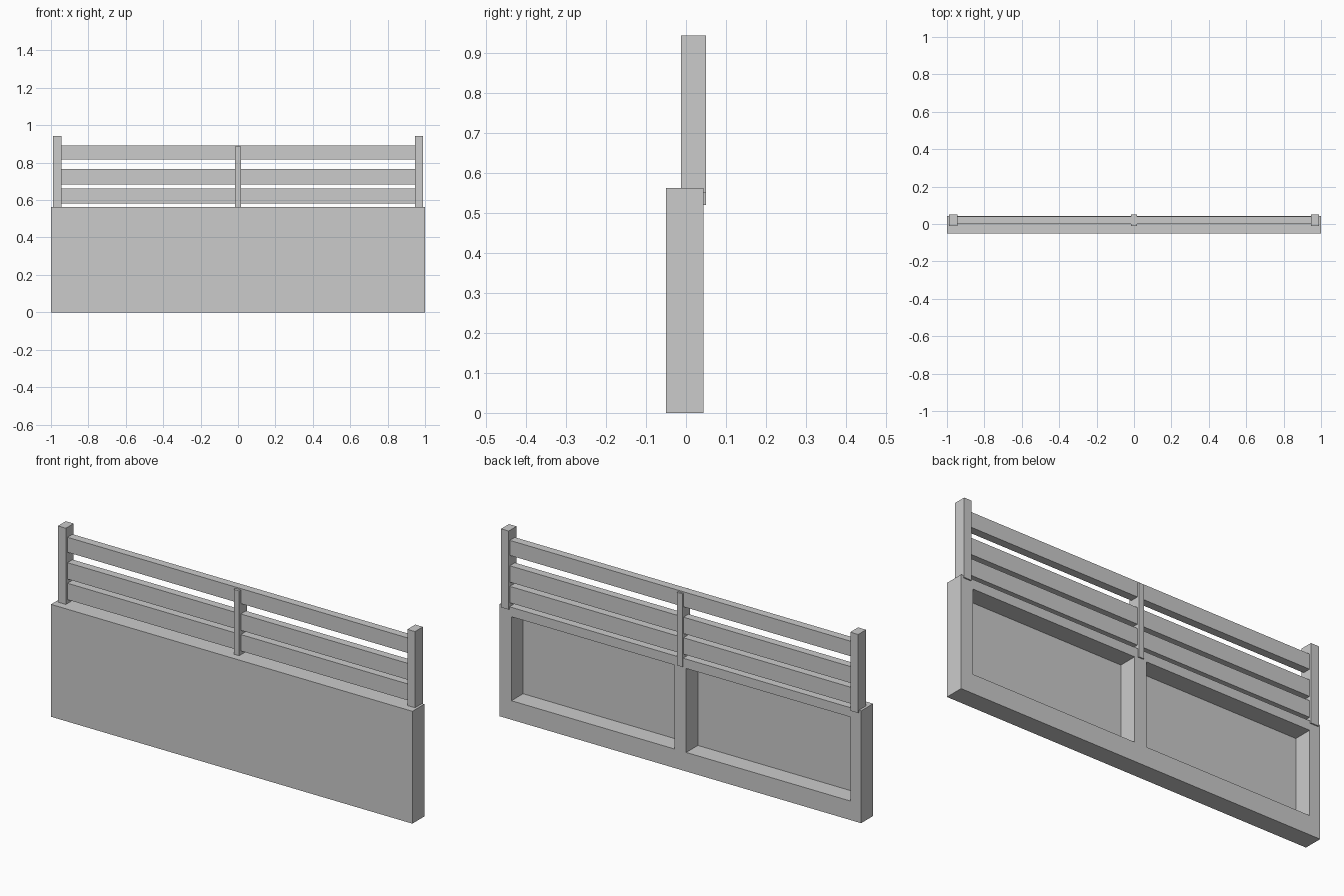
import bpy, bmesh

if "Cube" in bpy.data.objects:
    bpy.data.objects.remove(bpy.data.objects["Cube"])


def finish(bm, name):
    bmesh.ops.recalc_face_normals(bm, faces=bm.faces)
    mesh = bpy.data.meshes.new(name)
    bm.to_mesh(mesh)
    bm.free()
    obj = bpy.data.objects.new(name, mesh)
    bpy.context.collection.objects.link(obj)
    return obj


def box(name, x, y, z):
    """Box from (min, max) ranges on each axis."""
    bm = bmesh.new()
    bmesh.ops.create_cube(bm, size=1)
    for v in bm.verts:
        v.co = [r[0] + (c + 0.5) * (r[1] - r[0]) for c, r in zip(v.co, (x, y, z))]
    return finish(bm, name)


FRONT, BACK, TOP = -0.05, 0.044, 0.562

# Base panel: back face grid, thickened to the front, two recesses pushed in
xs = (-1, -0.942, -0.032, 0.033, 0.935, 1)
zs = (0, 0.095, 0.515, TOP)
bm = bmesh.new()
grid = [[bm.verts.new((x, BACK, z)) for z in zs] for x in xs]
recesses = []
for i in range(len(xs) - 1):
    for j in range(len(zs) - 1):
        f = bm.faces.new((grid[i][j], grid[i + 1][j], grid[i + 1][j + 1], grid[i][j + 1]))
        if j == 1 and i in (1, 3):
            recesses.append(f)
ext = bmesh.ops.extrude_face_region(bm, geom=list(bm.faces), use_keep_orig=True)
bmesh.ops.translate(bm, vec=(0, FRONT - BACK, 0),
                    verts=[g for g in ext["geom"] if isinstance(g, bmesh.types.BMVert)])
pushed = bmesh.ops.extrude_discrete_faces(bm, faces=recesses)["faces"]
bmesh.ops.translate(bm, vec=(0, -0.092, 0),
                    verts=list({v for f in pushed for v in f.verts}))
bmesh.ops.recalc_face_normals(bm, faces=bm.faces)
bmesh.ops.dissolve_limit(bm, angle_limit=0.01, verts=bm.verts, edges=bm.edges)
finish(bm, "base_panel")

# End posts
box("left_post", (-0.988, -0.944), (-0.012, 0.05), (0.55, 0.943))
box("right_post", (0.946, 0.988), (-0.012, 0.05), (0.55, 0.943))

# Horizontal slats between the posts
for k, (z0, z1) in enumerate(((0.581, 0.663), (0.684, 0.766), (0.818, 0.893))):
    box(f"slat_{k + 1}", (-0.946, 0.948), (0.001, 0.041), (z0, z1))

# Centre post the slats pass through, lapping down behind the base
box("centre_post", (-0.015, 0.015), (-0.012, 0.05), (0.52, 0.886))
